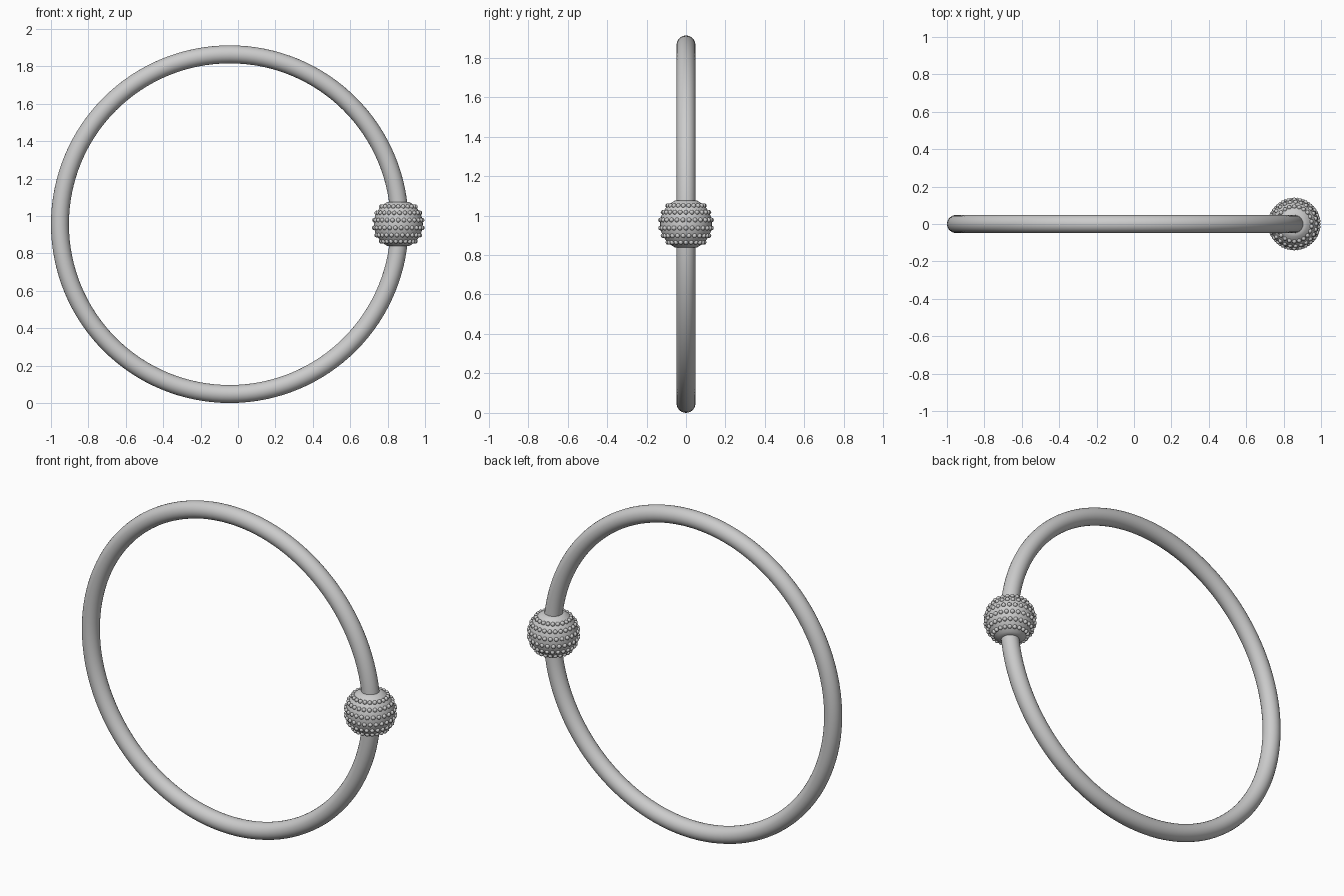
import bpy, bmesh, math
from mathutils import Matrix, Vector

if "Cube" in bpy.data.objects:
    bpy.data.objects.remove(bpy.data.objects["Cube"])

RING_C = Vector((-0.044, 0, 0.956))
BEAD_C = Vector((0.857, 0, 0.957))
BEAD_R, HOLE_R = 0.131, 0.056


def make_object(name, bm):
    bmesh.ops.recalc_face_normals(bm, faces=bm.faces)
    mesh = bpy.data.meshes.new(name)
    bm.to_mesh(mesh)
    bm.free()
    obj = bpy.data.objects.new(name, mesh)
    bpy.context.collection.objects.link(obj)
    bpy.context.view_layer.objects.active = obj
    bpy.ops.object.select_all(action='DESELECT')
    obj.select_set(True)
    bpy.ops.object.shade_smooth_by_angle(angle=math.radians(40))
    return obj


# Hoop: round tube standing upright
bpy.ops.mesh.primitive_torus_add(location=RING_C, rotation=(math.pi / 2, 0, 0),
                                 major_radius=0.908, minor_radius=0.048,
                                 major_segments=128, minor_segments=24)
hoop = bpy.context.object
hoop.name = "hoop"
bpy.ops.object.shade_smooth()

# Bead body: sphere with flat ends, spun from an arc profile
bm = bmesh.new()
limit = math.acos(HOLE_R / BEAD_R)
arc = [-limit + 2 * limit * i / 20 for i in range(21)]
profile = [(BEAD_R * math.cos(a), BEAD_R * math.sin(a)) for a in arc]
profile = [(0, profile[0][1])] + profile + [(0, profile[-1][1])]
verts = [bm.verts.new((r, 0, z)) for r, z in profile]
edges = [bm.edges.new(pair) for pair in zip(verts, verts[1:])]
bmesh.ops.spin(bm, geom=verts + edges, cent=(0, 0, 0), axis=(0, 0, 1),
               angle=math.tau, steps=48, use_duplicate=False)
bmesh.ops.remove_doubles(bm, verts=bm.verts, dist=1e-5)
bead = make_object("bead", bm)
bead.location = BEAD_C

# Bead studs: rows of small balls around the bead
bm = bmesh.new()
for row in range(6):
    lat = math.radians(-45 + 18 * row)
    count = round(26 * math.cos(lat) ** 0.5)
    for i in range(count):
        lon = math.tau * (i + 0.5 * (row % 2)) / count
        pos = Vector((math.cos(lat) * math.cos(lon),
                      math.cos(lat) * math.sin(lon), math.sin(lat))) * BEAD_R
        bmesh.ops.create_uvsphere(bm, u_segments=10, v_segments=6, radius=0.012,
                                  matrix=Matrix.Translation(pos))
studs = make_object("bead_studs", bm)
studs.location = BEAD_C
